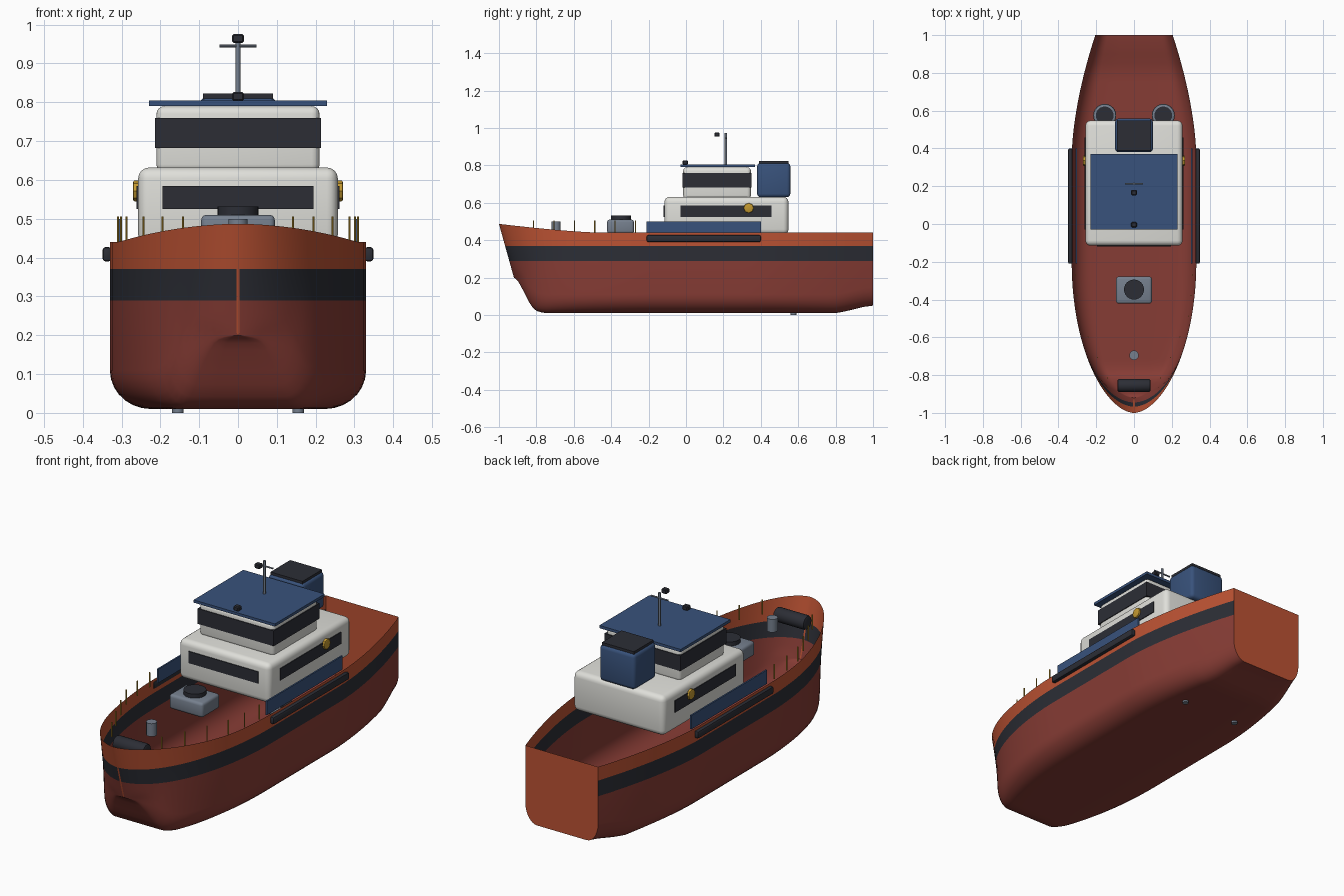
import bpy, bmesh, math
from mathutils import Vector

if "Cube" in bpy.data.objects:
    bpy.data.objects.remove(bpy.data.objects["Cube"], do_unlink=True)


def material(name, rgb):
    m = bpy.data.materials.new(name)
    m.use_nodes = True
    m.diffuse_color = (*rgb, 1)
    m.node_tree.nodes["Principled BSDF"].inputs["Base Color"].default_value = (*rgb, 1)
    return m


ORANGE = material("orange paint", (0.5, 0.085, 0.033))
RED = material("dark red paint", (0.24, 0.045, 0.035))
BLACK = material("charcoal", (0.025, 0.027, 0.036))
WHITE = material("off white", (0.74, 0.74, 0.70))
BLUE = material("navy blue", (0.04, 0.085, 0.2))
GREY = material("steel grey", (0.18, 0.215, 0.27))
GOLD = material("golden yellow", (0.55, 0.32, 0.03))


def finish(name, bm, mats, smooth=True):
    mesh = bpy.data.meshes.new(name)
    bm.to_mesh(mesh)
    bm.free()
    ob = bpy.data.objects.new(name, mesh)
    bpy.context.collection.objects.link(ob)
    for m in mats:
        mesh.materials.append(m)
    if smooth:
        bpy.ops.object.select_all(action="DESELECT")
        ob.select_set(True)
        bpy.context.view_layer.objects.active = ob
        bpy.ops.object.shade_smooth_by_angle(angle=math.radians(35))
    return ob


def box(name, x, y, z, mat, bevel=0.0, segments=3):
    """Box from (low, high) ranges, with optional rounded edges."""
    bm = bmesh.new()
    bmesh.ops.create_cube(bm, size=1)
    for v in bm.verts:
        v.co = Vector([(r[0] + r[1]) / 2 + c * (r[1] - r[0]) for r, c in zip((x, y, z), v.co)])
    if bevel:
        bmesh.ops.bevel(bm, geom=bm.edges[:], offset=bevel, segments=segments,
                        profile=0.5, affect="EDGES")
    return finish(name, bm, [mat], bool(bevel))


def cylinder(name, centre, radius, length, mat, axis="Z", sides=24, bevel=0.0):
    bm = bmesh.new()
    bmesh.ops.create_cone(bm, cap_ends=True, segments=sides, radius1=radius,
                          radius2=radius, depth=length)
    if bevel:
        rims = [e for e in bm.edges if abs(e.verts[0].co.z - e.verts[1].co.z) < 1e-5]
        bmesh.ops.bevel(bm, geom=rims, offset=bevel, segments=2, profile=0.5, affect="EDGES")
    ob = finish(name, bm, [mat])
    ob.location = centre
    if axis == "X":
        ob.rotation_euler.y = math.pi / 2
    return ob


def lerp(points, t):
    for (a, p), (b, q) in zip(points, points[1:]):
        if t <= b:
            return p + (q - p) * max(0, t - a) / (b - a)
    return points[-1][1]


# Hull lines: half width, sheer and keel along the length
def half_width(y):
    if y < -0.2:
        u = min(1, (-0.2 - y) / 0.8)
        return max(0.004, 0.33 * (1 - u * u) ** 0.55)
    return 0.33 - 0.125 * (max(0, y - 0.35) / 0.65) ** 1.7


def sheer(y):
    return 0.44 + 0.047 * (max(0, -0.45 - y) / 0.55) ** 1.4


KEEL = [(-0.92, 0.2), (-0.9, 0.185), (-0.87, 0.13), (-0.83, 0.05), (-0.8, 0.022),
        (-0.76, 0.01), (0.8, 0.01), (0.87, 0.023), (0.94, 0.042), (1.0, 0.05)]
BAND_LOW, BAND_HIGH = 0.29, 0.37


def station(y):
    """Half section from keel to sheer, raked forward near the bow."""
    s = max(0, (-0.2 - y) / 0.8)
    shift = 0.08 * s ** 4
    w, keel, top = half_width(y), lerp(KEEL, y + shift), sheer(y)
    rx, rz = 0.32 * w, min(0.1, (BAND_LOW - keel) * 0.7)
    pts = [(0, keel), ((w - rx) / 2, keel)]
    for i in range(8):
        a = i / 7 * math.pi / 2
        pts.append((w - rx + rx * math.sin(a), keel + rz * (1 - math.cos(a))))
    pts += [(w, BAND_LOW), (w, BAND_HIGH), (w, top)]
    rake = lambda z: y + shift - shift * max(0, z - 0.2) / 0.287
    half = [(x, rake(z), z) for x, z in pts]
    return [(-x, yy, z) for x, yy, z in half[:0:-1]] + half


# Hull: open lofted shell with a flat stem strip and transom
bow_ys = [-0.2 - 0.8 * math.sin(i / 26 * math.pi / 2) for i in range(26, 0, -1)]
ys = bow_ys + [-0.2 + 1.2 * i / 24 for i in range(25)]
bm = bmesh.new()
rows = [[bm.verts.new(p) for p in station(y)] for y in ys]
for a, b in zip(rows, rows[1:]):
    for i in range(len(a) - 1):
        f = bm.faces.new((a[i], a[i + 1], b[i + 1], b[i]))
        outer = min(i, len(a) - 2 - i)
        f.material_index = {0: 0, 1: 2}.get(outer, 1)
bm.faces.new(rows[0][::-1])
bm.faces.new(rows[-1])
bm.normal_update()
if sum(f.normal.z * f.calc_area() for f in bm.faces) > 0:
    bmesh.ops.reverse_faces(bm, faces=bm.faces[:])
finish("hull", bm, [ORANGE, RED, BLACK])

# Deckhouse and wheelhouse
box("deckhouse", (-0.257, 0.257), (-0.115, 0.548), (0.43, 0.632), WHITE, 0.028, 4)
box("deckhouse_front_window", (-0.195, 0.195), (-0.119, -0.11), (0.525, 0.585), BLACK)
box("wheelhouse", (-0.21, 0.21), (-0.015, 0.347), (0.62, 0.79), WHITE, 0.02, 4)
box("wheelhouse_window_band", (-0.214, 0.214), (-0.019, 0.351), (0.682, 0.76), BLACK)
box("roof", (-0.229, 0.229), (-0.03, 0.37), (0.79, 0.804), BLUE)

# Funnel
box("funnel", (-0.1, 0.1), (0.38, 0.558), (0.63, 0.812), BLUE, 0.018)
box("funnel_cap", (-0.09, 0.09), (0.39, 0.548), (0.803, 0.823), BLACK)

# Mast and lamps
cylinder("mast", (0, 0.213, 0.887), 0.006, 0.17, GREY, sides=12)
cylinder("mast_crossarm", (0, 0.213, 0.945), 0.004, 0.096, GREY, axis="X", sides=8)
box("mast_lamp", (-0.015, 0.015), (0.152, 0.18), (0.953, 0.976), BLACK, 0.004, 1)
box("searchlight", (-0.015, 0.015), (-0.018, 0.01), (0.803, 0.826), BLACK, 0.004, 1)

# Foredeck gear
box("winch_base", (-0.095, 0.095), (-0.422, -0.278), (0.435, 0.51), GREY, 0.014)
cylinder("winch_drum", (0, -0.347, 0.519), 0.053, 0.024, BLACK)
cylinder("bollard", (0, -0.695, 0.467), 0.025, 0.066, GREY)
cylinder("bow_roller", (0, -0.855, 0.433), 0.035, 0.176, BLACK, axis="X", bevel=0.01)

# Parts repeated on both sides
for side, s in (("left", 1), ("right", -1)):
    def span(a, b):
        return tuple(sorted((s * a, s * b)))
    box(side + "_side_window", span(0.25, 0.261), (-0.03, 0.458), (0.525, 0.585), BLACK)
    box(side + "_fender", span(0.325, 0.349), (-0.21, 0.4), (0.39, 0.427), BLACK, 0.008, 2)
    box(side + "_bulwark_panel", span(0.302, 0.31), (-0.21, 0.4), (0.43, 0.5), BLUE)
    cylinder(side + "_life_ring", (s * 0.262, 0.335, 0.572), 0.027, 0.016, GOLD,
             axis="X", sides=8, bevel=0.004)
    # Rail posts along the bow
    for i in range(6):
        y = -0.815 + 0.109 * i
        x = half_width(y) * (0.7 + 0.24 * min(1, i / 3))
        cylinder(f"{side}_rail_post_{i + 1}", (s * x, y, 0.468), 0.003, 0.075, GOLD, sides=6)
    # Thruster units in the stern
    cylinder(side + "_thruster_ring", (s * 0.155, 0.575, 0.042), 0.061, 0.05, GREY, bevel=0.008)
    cylinder(side + "_thruster_core", (s * 0.155, 0.575, 0.045), 0.047, 0.056, BLACK)
    cylinder(side + "_thruster_hub", (s * 0.155, 0.575, 0.015), 0.015, 0.03, GREY, sides=12)
